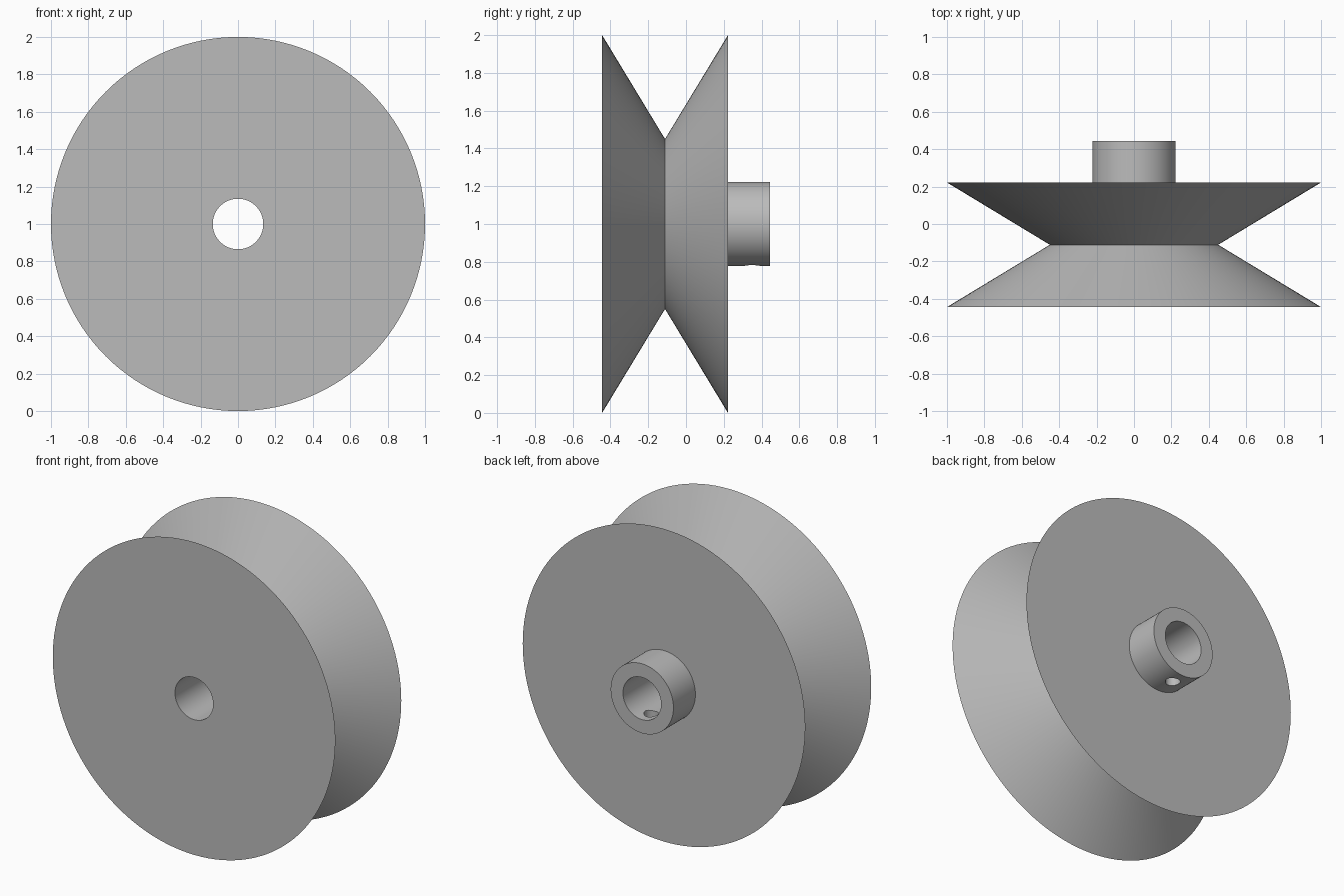
import bpy, bmesh, math
from mathutils import Matrix

SEGMENTS = 128

old = bpy.data.objects.get("Cube")
if old:
    bpy.data.objects.remove(old, do_unlink=True)

# Single flat grey
grey = bpy.data.materials.new("plain grey")
grey.use_nodes = True
color = (0.5, 0.5, 0.5, 1)
grey.diffuse_color = color
grey.node_tree.nodes["Principled BSDF"].inputs["Base Color"].default_value = color


def finish(name, bm):
    mesh = bpy.data.meshes.new(name)
    bmesh.ops.recalc_face_normals(bm, faces=bm.faces)
    bm.to_mesh(mesh)
    bm.free()
    mesh.materials.append(grey)
    obj = bpy.data.objects.new(name, mesh)
    bpy.context.collection.objects.link(obj)
    return obj


def lathe(name, profile):
    """Spin a closed (radius, y) profile around the wheel axis."""
    bm = bmesh.new()
    rings = []
    for i in range(SEGMENTS):
        a = 2 * math.pi * i / SEGMENTS
        rings.append([bm.verts.new((r * math.cos(a), y, 1 + r * math.sin(a)))
                      for r, y in profile])
    n = len(profile)
    for i in range(SEGMENTS):
        a, b = rings[i], rings[(i + 1) % SEGMENTS]
        for j in range(n):
            k = (j + 1) % n
            bm.faces.new((a[j], a[k], b[k], b[j]))
    return finish(name, bm)


# V-groove wheel with its hub and through bore
BORE, HUB, GROOVE = 0.135, 0.222, 0.45
FRONT, BACK, HUB_END = -0.444, 0.222, 0.444
pulley = lathe("grooved_wheel", [
    (BORE, FRONT), (1, FRONT), (GROOVE, (FRONT + BACK) / 2), (1, BACK),
    (HUB, BACK), (HUB, HUB_END), (BORE, HUB_END)])

# Set screw hole through the underside of the hub
bm = bmesh.new()
bmesh.ops.create_cone(bm, cap_ends=True, segments=32, radius1=0.044, radius2=0.044,
                      depth=0.3, matrix=Matrix.Translation((0, 0.35, 0.8)))
cutter = finish("screw_hole_cutter", bm)
cutter.hide_render = True

cut = pulley.modifiers.new("screw hole", 'BOOLEAN')
cut.operation = 'DIFFERENCE'
cut.solver = 'EXACT'
cut.object = cutter
bpy.ops.object.select_all(action='DESELECT')
pulley.select_set(True)
bpy.context.view_layer.objects.active = pulley
bpy.ops.object.modifier_apply(modifier=cut.name)
bpy.data.objects.remove(cutter, do_unlink=True)

bpy.ops.object.shade_smooth_by_angle(angle=math.radians(30))
